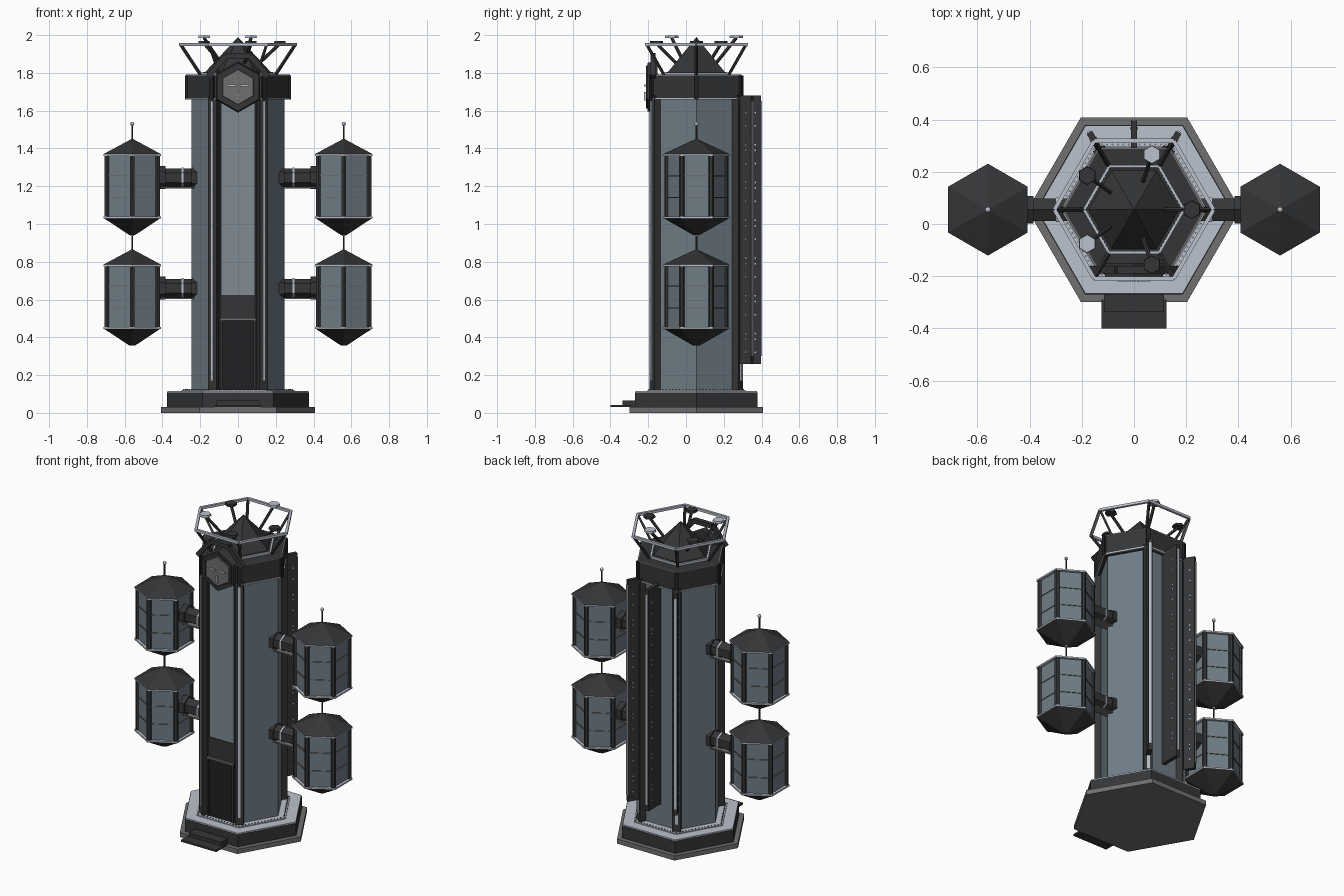
import bpy, bmesh, math
from mathutils import Vector, Matrix

if "Cube" in bpy.data.objects:
    bpy.data.objects.remove(bpy.data.objects["Cube"])

CY = 0.055  # tower axis offset in y


def mat(name, c):
    m = bpy.data.materials.new(name)
    m.diffuse_color = (*c, 1)
    m.use_nodes = True
    m.node_tree.nodes["Principled BSDF"].inputs["Base Color"].default_value = m.diffuse_color
    return m


DARK = mat("dark_metal", (0.035, 0.036, 0.038))
BLACK = mat("black_metal", (0.015, 0.015, 0.017))
BLUE = mat("blue_grey", (0.16, 0.205, 0.24))
PANEL = mat("panel_grey", (0.21, 0.26, 0.29))
LIGHT = mat("light_metal", (0.50, 0.54, 0.61))
GREY = mat("mid_grey", (0.16, 0.16, 0.16))


def finish(name, bm, m):
    bmesh.ops.remove_doubles(bm, verts=bm.verts, dist=1e-5)
    bmesh.ops.recalc_face_normals(bm, faces=bm.faces)
    me = bpy.data.meshes.new(name)
    bm.to_mesh(me)
    bm.free()
    me.materials.append(m)
    ob = bpy.data.objects.new(name, me)
    bpy.context.collection.objects.link(ob)
    return ob


def add_rod(bm, p, q, r1, r2=None, n=6, rot=0):
    """n-sided prism or cone frustum from p to q"""
    p, q = Vector(p), Vector(q)
    r2 = r1 if r2 is None else r2
    d = (q - p).normalized()
    u = Vector((1, 0, 0)) if abs(d.z) > 0.99 else Vector((0, 0, 1))
    u = (u - d * u.dot(d)).normalized()
    v = d.cross(u)
    ring = []
    for c, r in ((p, r1), (q, r2)):
        cnt = n if r > 0 else 1
        ring.append([bm.verts.new(c + r * (u * math.cos(a) + v * math.sin(a)))
                     for a in (math.radians(rot) + 2 * math.pi * i / n for i in range(cnt))])
    a, b = ring
    for i in range(n):
        j = (i + 1) % n
        if len(b) == 1:
            bm.faces.new((a[i], a[j], b[0]))
        else:
            bm.faces.new((a[i], a[j], b[j], b[i]))
    bm.faces.new(a[::-1])
    if len(b) > 1:
        bm.faces.new(b)


def rod(name, p, q, r1, r2=None, m=DARK, n=6, rot=0):
    bm = bmesh.new()
    add_rod(bm, p, q, r1, r2, n, rot)
    return finish(name, bm, m)


def hexa(name, r1, r2, z0, z1, m, x=0, rot=0):
    return rod(name, (x, CY, z0), (x, CY, z1), r1, r2, m, 6, rot)


def add_box(bm, lo, hi, M=Matrix()):
    lo, hi = Vector(lo), Vector(hi)
    S = Matrix.Diagonal((*(hi - lo), 1))
    bmesh.ops.create_cube(bm, size=1, matrix=M @ Matrix.Translation((lo + hi) / 2) @ S)


def box(name, lo, hi, m, M=Matrix()):
    bm = bmesh.new()
    add_box(bm, lo, hi, M)
    return finish(name, bm, m)


def path(name, pts, r, m, closed=True, n=4, rot=45):
    bm = bmesh.new()
    for i in range(len(pts) if closed else len(pts) - 1):
        add_rod(bm, pts[i], pts[(i + 1) % len(pts)], r, None, n, rot)
    return finish(name, bm, m)


def polar(r, deg, z, x=0):
    a = math.radians(deg)
    return (x + r * math.cos(a), CY + r * math.sin(a), z)


def ring(name, r, z, t, m, x=0, rot=0):
    return path(name, [polar(r, rot + 60 * i, z, x) for i in range(6)], t, m)


def radial(deg):
    return Matrix.Translation((0, CY, 0)) @ Matrix.Rotation(math.radians(deg), 4, 'Z')


# base
hexa("base_foot", 0.408, 0.408, 0, 0.03, GREY)
hexa("base_tier", 0.375, 0.375, 0.03, 0.108, DARK)
hexa("base_deck", 0.372, 0.372, 0.108, 0.116, LIGHT)
hexa("deck_plate", 0.30, 0.30, 0.116, 0.122, LIGHT)
box("lower_step", (-0.125, -0.40, 0.03), (0.125, -0.29, 0.042), DARK)
box("upper_step", (-0.115, -0.335, 0.03), (0.115, -0.26, 0.065), DARK)
bm = bmesh.new()
for i in range(6):
    a, b = Vector(polar(0.288, 60 * i, 0.12)), Vector(polar(0.288, 60 * i + 60, 0.12))
    for k in range(14):
        p = a.lerp(b, k / 14)
        add_rod(bm, p, p + Vector((0, 0, 0.006)), 0.004, None, 6)
finish("deck_rivets", bm, GREY)

# tower body and corner pilasters
hexa("tower_body", 0.247, 0.247, 0.11, 1.68, BLUE)
for d in (60, 120, 240, 300):
    M = radial(d)
    box("corner_pilaster", (0.215, -0.025, 0.115), (0.272, 0.025, 1.68), DARK, M)
    box("pilaster_strip", (0.26, -0.008, 0.17), (0.279, 0.008, 1.65), LIGHT, M)
# front panel, lintel and door
yf = CY - 0.214
box("front_panel", (-0.088, yf - 0.006, 0.62), (0.088, yf + 0.02, 1.66), PANEL)
for s in (-1, 1):
    box("panel_edge", (s * 0.1 - 0.012, yf - 0.012, 0.115), (s * 0.1 + 0.012, yf + 0.02, 1.66), BLACK)
    box("door_jamb", (s * 0.088 - 0.006, yf - 0.022, 0.115), (s * 0.088 + 0.006, yf, 0.50), DARK)
box("door_lintel", (-0.09, yf - 0.012, 0.49), (0.09, yf + 0.02, 0.625), DARK)
box("door_head", (-0.094, yf - 0.024, 0.49), (0.094, yf, 0.503), GREY)
box("door", (-0.084, yf - 0.014, 0.115), (0.084, yf + 0.02, 0.49), BLACK)

# rear radiator fins with rivets
for d in (60, 90, 120):
    M = radial(d)
    box("rear_fin", (0.20, -0.012, 0.26), (0.342, 0.012, 1.68), DARK, M)
    box("fin_edge_strip", (0.34, -0.007, 0.30), (0.347, 0.007, 1.65), LIGHT, M)
    bm = bmesh.new()
    for k in range(13):
        z = 0.32 + 0.1 * k
        for zz in (z, z + 0.07) if k % 2 == 0 else (z,):
            add_rod(bm, M @ Vector((0.312, -0.015, zz)), M @ Vector((0.312, 0.015, zz)), 0.005)
    finish("fin_rivets", bm, LIGHT)

# collar and spire
hexa("collar", 0.275, 0.275, 1.66, 1.79, DARK)
ring("collar_lower_trim", 0.276, 1.663, 0.006, LIGHT)
ring("collar_upper_trim", 0.272, 1.788, 0.005, GREY)
hexa("spire_base", 0.19, 0.185, 1.79, 1.805, DARK)
ring("spire_trim", 0.19, 1.797, 0.009, LIGHT)
hexa("spire", 0.178, 0, 1.80, 1.99, DARK)
for d in (0, 60, 120, 180, 240, 300):
    M = radial(d)
    box("collar_corner", (0.25, -0.012, 1.66), (0.28, 0.012, 1.785), BLACK, M)

# front dial with gable frame
zc = 1.725
rod("dial_frame", (0, -0.15, zc), (0, -0.205, zc), 0.137, 0.128, DARK)
rod("dial_face", (0, -0.19, zc), (0, -0.212, zc), 0.098, 0.092, GREY)
path("dial_rim", [(0.108 * math.sin(math.radians(60 * i)), -0.205, zc + 0.108 * math.cos(math.radians(60 * i)))
                  for i in range(6)], 0.009, DARK)
for s in (-1, 1):
    box("dial_bar", (s * 0.035 - 0.024, -0.222, 1.728), (s * 0.035 + 0.024, -0.21, 1.738), LIGHT)
box("dial_hand", (-0.005, -0.222, 1.655), (0.005, -0.21, 1.70), LIGHT)
path("gable_frame", [(-0.16, -0.175, 1.78), (-0.065, -0.175, 1.89), (0.065, -0.175, 1.89),
                     (0.16, -0.175, 1.78)], 0.02, DARK, closed=False)

# halo ring, struts and antennas
ring("halo_ring", 0.305, 1.95, 0.011, LIGHT)
for i in range(6):
    rod("halo_strut", polar(0.195, 60 * i, 1.785), polar(0.302, 60 * i, 1.948), 0.009, None, DARK, 4)
for i in range(5):
    a, w = 72 * i, i % 2
    z = 1.985 if w else 1.955
    rod("antenna_arm", polar(0.10, a, 1.84), polar(0.222, a, z), 0.009, None, DARK)
    p, q = polar(0.222, a, z), polar(0.222, a, z + 0.014)
    rod("antenna_dish", p, q, 0.036, 0.034, LIGHT if w else DARK, 6, 30)

# side pods with arms
for s in (-1, 1):
    x = s * 0.56
    for dz in (0, -0.585):
        hexa("pod_body", 0.158, 0.158, 1.03 + dz, 1.37 + dz, BLUE, x, 30)
        hexa("pod_roof", 0.176, 0, 1.37 + dz, 1.452 + dz, DARK, x, 30)
        hexa("pod_roof_eave", 0.176, 0.176, 1.36 + dz, 1.37 + dz, LIGHT, x, 30)
        hexa("pod_floor_eave", 0.176, 0.176, 1.03 + dz, 1.04 + dz, LIGHT, x, 30)
        hexa("pod_bottom", 0.018, 0.172, 0.942 + dz, 1.03 + dz, DARK, x, 30)
        for z in (1.14, 1.255):
            ring("pod_band", 0.159, z + dz, 0.005, GREY, x, 30)
        for k in range(6):
            a = 30 + 60 * k
            rod("pod_corner_post", polar(0.155, a, 1.04 + dz, x), polar(0.155, a, 1.36 + dz, x),
                0.015, None, DARK, 6, a)
        rod("pod_mast", (x, CY, 1.44 + dz), (x, CY, 1.53 + dz), 0.005, None, DARK, 8)
        bm = bmesh.new()
        bmesh.ops.create_uvsphere(bm, u_segments=12, v_segments=8, radius=0.011,
                                  matrix=Matrix.Translation((x, CY, 1.53 + dz)))
        finish("mast_ball", bm, LIGHT)
        za = 1.245 + dz

        def arm(name, x0, x1, r, m):
            rod(name, (s * x0, CY, za), (s * x1, CY, za), r, None, m)
        arm("arm_tube", 0.20, 0.43, 0.05, DARK)
        arm("arm_pod_flange", 0.385, 0.425, 0.061, DARK)
        arm("arm_tower_collar", 0.21, 0.245, 0.06, DARK)
        arm("arm_ring", 0.289, 0.299, 0.054, LIGHT)
        xs = sorted((s * 0.23, s * 0.41))
        box("arm_tray", (xs[0], CY - 0.03, za - 0.058), (xs[1], CY + 0.03, za - 0.05), GREY)
